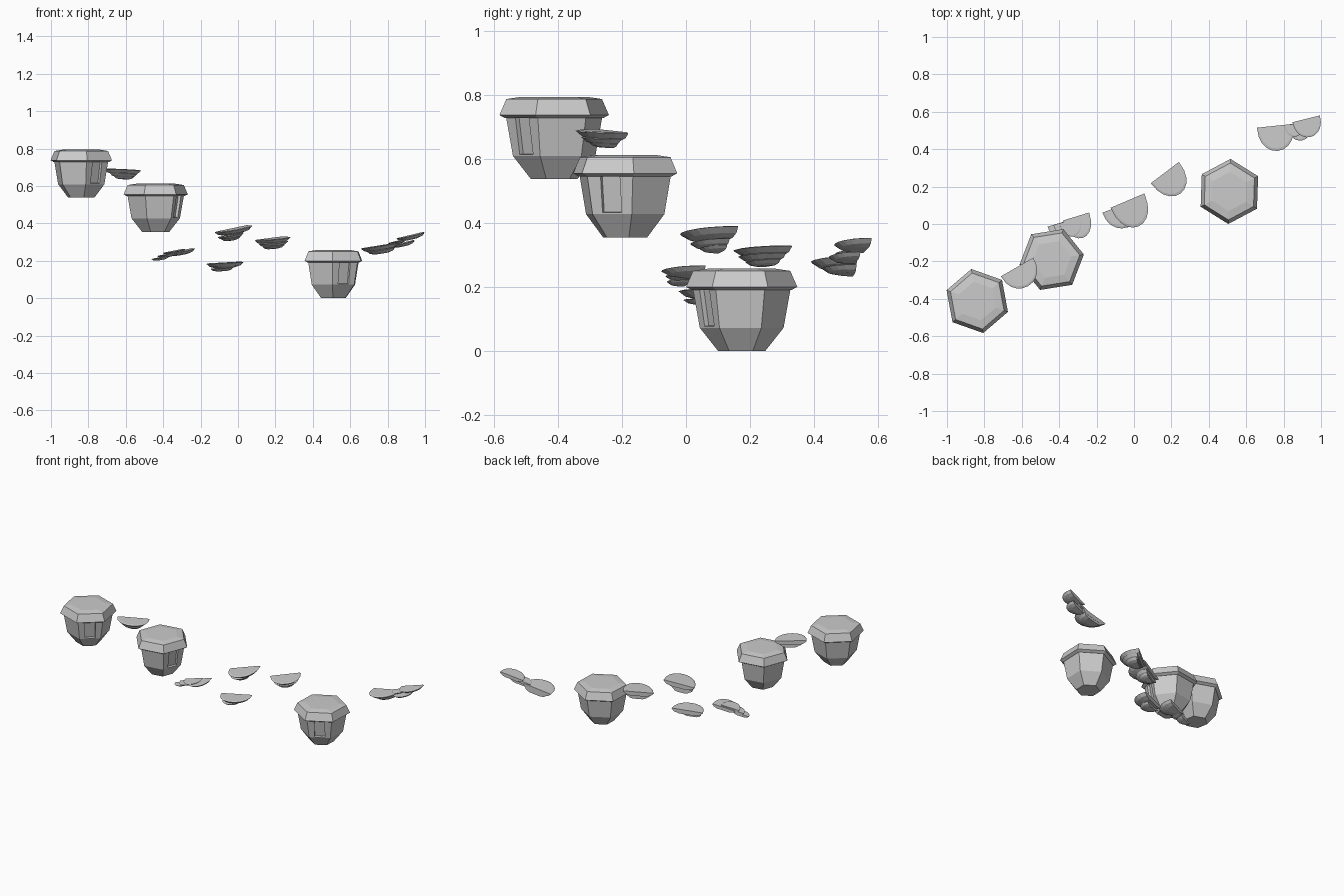
import bpy, bmesh
from math import sin, cos, pi, radians
from mathutils import Matrix, Vector

if "Cube" in bpy.data.objects:
    bpy.data.objects.remove(bpy.data.objects["Cube"])


def make_object(name, bm, matrix):
    bmesh.ops.recalc_face_normals(bm, faces=bm.faces)
    mesh = bpy.data.meshes.new(name)
    bm.to_mesh(mesh)
    bm.free()
    obj = bpy.data.objects.new(name, mesh)
    obj.matrix_world = matrix
    bpy.context.collection.objects.link(obj)
    return obj


def loft(bm, rings):
    """Skin closed rings of points, cap both ends, return the face bands."""
    loops = [[bm.verts.new(p) for p in ring] for ring in rings]
    bands = []
    for a, b in zip(loops, loops[1:]):
        n = len(a)
        bands.append([bm.faces.new((a[i], a[(i + 1) % n], b[(i + 1) % n], b[i]))
                      for i in range(n)])
    bm.faces.new(loops[0][::-1])
    bm.faces.new(loops[-1])
    return bands


def hex_ring(r, z):
    # local face 0 points along +x
    return [(r * cos(radians(60 * i - 30)), r * sin(radians(60 * i - 30)), z)
            for i in range(6)]


def hut(name, x, y, z, door_angle):
    place = Matrix.Translation((x, y, z)) @ Matrix.Rotation(radians(door_angle), 4, 'Z')
    # tapered hexagonal wall with a recessed doorway
    bm = bmesh.new()
    bands = loft(bm, [hex_ring(.074, 0), hex_ring(.131, .072), hex_ring(.153, .195)])
    door = bands[1][0]
    bmesh.ops.recalc_face_normals(bm, faces=bm.faces)
    bmesh.ops.inset_individual(bm, faces=[door], thickness=.038)
    c = door.calc_center_median()
    half = max(abs(v.co.z - c.z) for v in door.verts)
    slope = (.153 - .131) * cos(pi / 6) / .123
    for v in door.verts:
        h = (v.co.z - c.z) / half * .058
        v.co = Vector((c.x + slope * h, .032 if v.co.y > 0 else -.032, c.z + h))
    inward = -door.normal * .015
    new = bmesh.ops.extrude_discrete_faces(bm, faces=[door])['faces']
    bmesh.ops.translate(bm, vec=inward, verts=new[0].verts)
    make_object(name + "_wall", bm, place)
    # overhanging roof cap
    bm = bmesh.new()
    loft(bm, [hex_ring(.155, .19), hex_ring(.174, .2),
              hex_ring(.152, .25), hex_ring(.105, .257)])
    make_object(name + "_roof", bm, place)


def shelf(name, x, y, z, hw, depth, yaw, roll):
    """Half-round bracket, straight at the back, bulging toward local -y."""
    def ring(s, h, n=10):
        return [(-hw * s * cos(pi * i / n), -depth * s * sin(pi * i / n) ** .85, h)
                for i in range(n + 1)]
    t = hw * .26
    bm = bmesh.new()
    loft(bm, [ring(.5, -t), ring(.82, -t * .65), ring(1, 0), ring(.9, t * .12)])
    make_object(name, bm, Matrix.Translation((x, y, z))
                @ Matrix.Rotation(radians(yaw), 4, 'Z')
                @ Matrix.Rotation(radians(-roll), 4, 'Y'))


# huts
hut("upper_hut", -.838, -.412, .537, -49.5)
hut("middle_hut", -.44, -.19, .355, -21)
hut("lower_hut", .51, .174, 0, -62)

# fungus shelves: yaw, roll, then (x, y, z, half width, depth) per shelf
clusters = [
    (30, -3, [(-.625, -.23, .685, .1, .118), (-.62, -.24, .665, .075, .09),
              (-.615, -.24, .65, .055, .065)]),
    (17, 11, [(-.31, .04, .252, .075, .12), (-.345, .02, .252, .06, .09),
              (-.38, .01, .235, .055, .075), (-.415, 0, .218, .05, .06)]),
    (23, 11, [(-.035, .125, .37, .1, .15), (-.045, .11, .338, .07, .1),
              (-.04, .11, .322, .05, .07)]),
    (20, 3, [(-.075, .095, .188, .1, .12), (-.09, .07, .16, .06, .08)]),
    (37, 6, [(.165, .275, .318, .095, .14), (.175, .265, .298, .08, .11),
             (.18, .26, .28, .06, .08)]),
    (6, 9, [(.755, .525, .279, .1, .135), (.765, .525, .258, .075, .1)]),
    (14, 13, [(.92, .562, .335, .078, .1), (.88, .53, .295, .065, .085),
              (.85, .535, .305, .05, .07)]),
]
for k, (yaw, roll, shelves) in enumerate(clusters, 1):
    for j, s in enumerate(shelves, 1):
        shelf(f"fungus_{k}_shelf_{j}", *s, yaw, roll)
